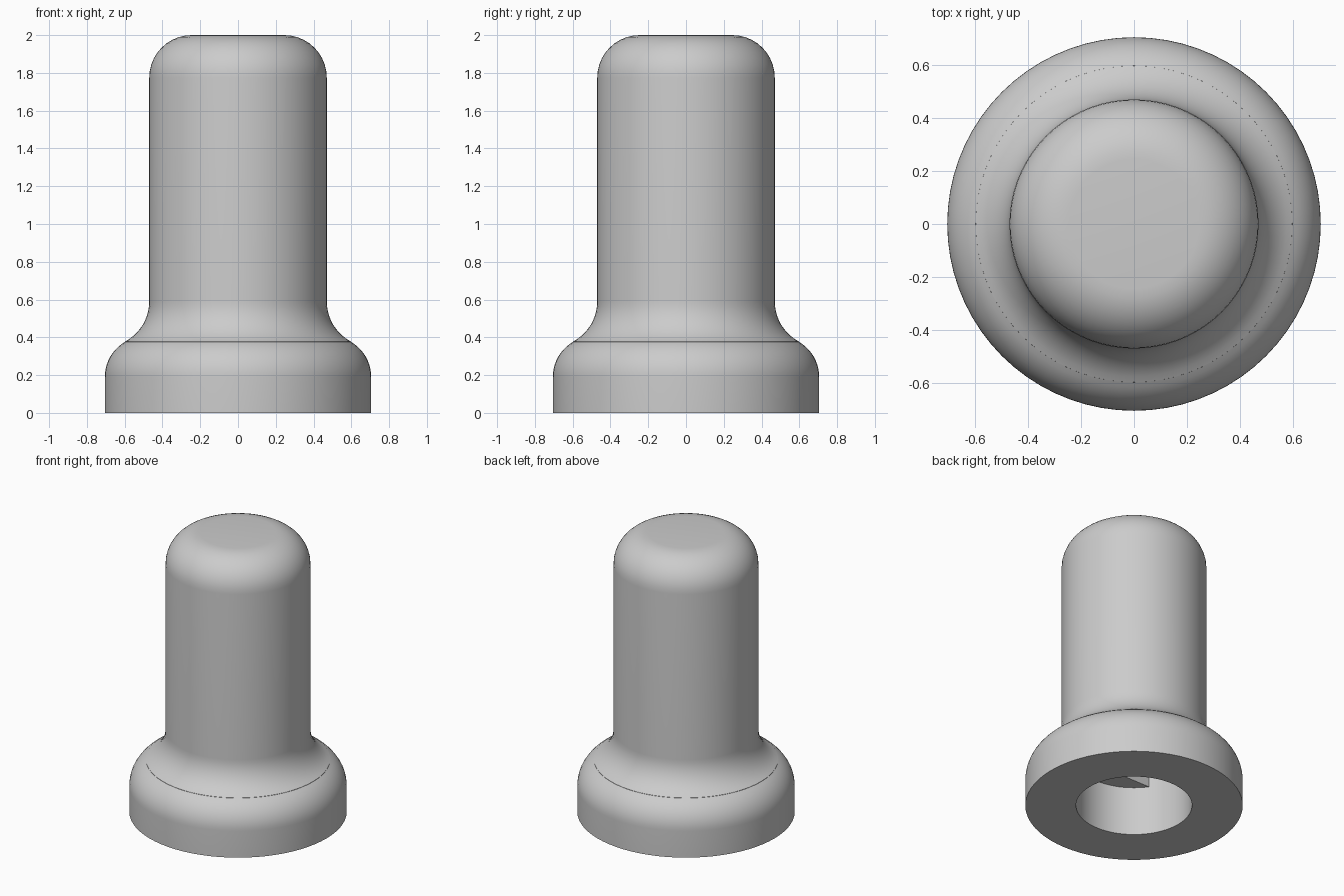
import bpy, bmesh
from math import sin, cos, radians, pi

cube = bpy.data.objects.get("Cube")
if cube:
    bpy.data.objects.remove(cube, do_unlink=True)

SEGMENTS = 72
BORE = 0.376
FLAT_Y = -BORE * sin(radians(35))   # flat side of the D-shaped socket
LEDGE_Z, ROOF_Z = 0.35, 1.6


def arc(cx, cz, r, start, end, steps=10):
    angles = [radians(start + (end - start) * i / steps) for i in range(steps + 1)]
    return [(cx + r * cos(a), cz + r * sin(a)) for a in angles]


# Outer profile from the top down: domed cap, shaft, flare, rounded base
outer = (arc(0.245, 1.775, 0.225, 90, 0)
         + arc(0.71, 0.59, 0.24, 180, 242)
         + arc(0.49, 0.19, 0.215, 60, 0)
         + [(0.705, 0)])
# Socket: a round mouth, then a D-shaped bore above the ledge
bore = [(BORE, 0, False), (BORE, LEDGE_Z, False),
        (BORE, LEDGE_Z, True), (BORE, ROOF_Z, True)]
profile = [(r, z, False) for r, z in outer] + bore

bm = bmesh.new()


def ring(r, z, flat):
    verts = []
    for i in range(SEGMENTS):
        a = 2 * pi * i / SEGMENTS
        y = r * sin(a)
        verts.append(bm.verts.new((r * cos(a), max(y, FLAT_Y) if flat else y, z)))
    return verts


rings = [ring(*p) for p in profile]
for upper, lower in zip(rings, rings[1:]):
    for i in range(SEGMENTS):
        j = (i + 1) % SEGMENTS
        bm.faces.new((upper[i], lower[i], lower[j], upper[j]))
bm.faces.new(rings[0])          # cap top
bm.faces.new(rings[-1][::-1])   # socket roof
bmesh.ops.remove_doubles(bm, verts=bm.verts[:], dist=0.0001)
bmesh.ops.recalc_face_normals(bm, faces=bm.faces[:])

mesh = bpy.data.meshes.new("button_cap")
bm.to_mesh(mesh)
bm.free()
button = bpy.data.objects.new("button_cap", mesh)
bpy.context.collection.objects.link(button)

# Plain grey plastic
grey = bpy.data.materials.new("light_grey")
colour = (0.6, 0.6, 0.6, 1)
grey.use_nodes = True
grey.diffuse_color = colour
grey.node_tree.nodes["Principled BSDF"].inputs["Base Color"].default_value = colour
mesh.materials.append(grey)

bpy.ops.object.select_all(action="DESELECT")
button.select_set(True)
bpy.context.view_layer.objects.active = button
bpy.ops.object.shade_smooth_by_angle(angle=radians(30))
